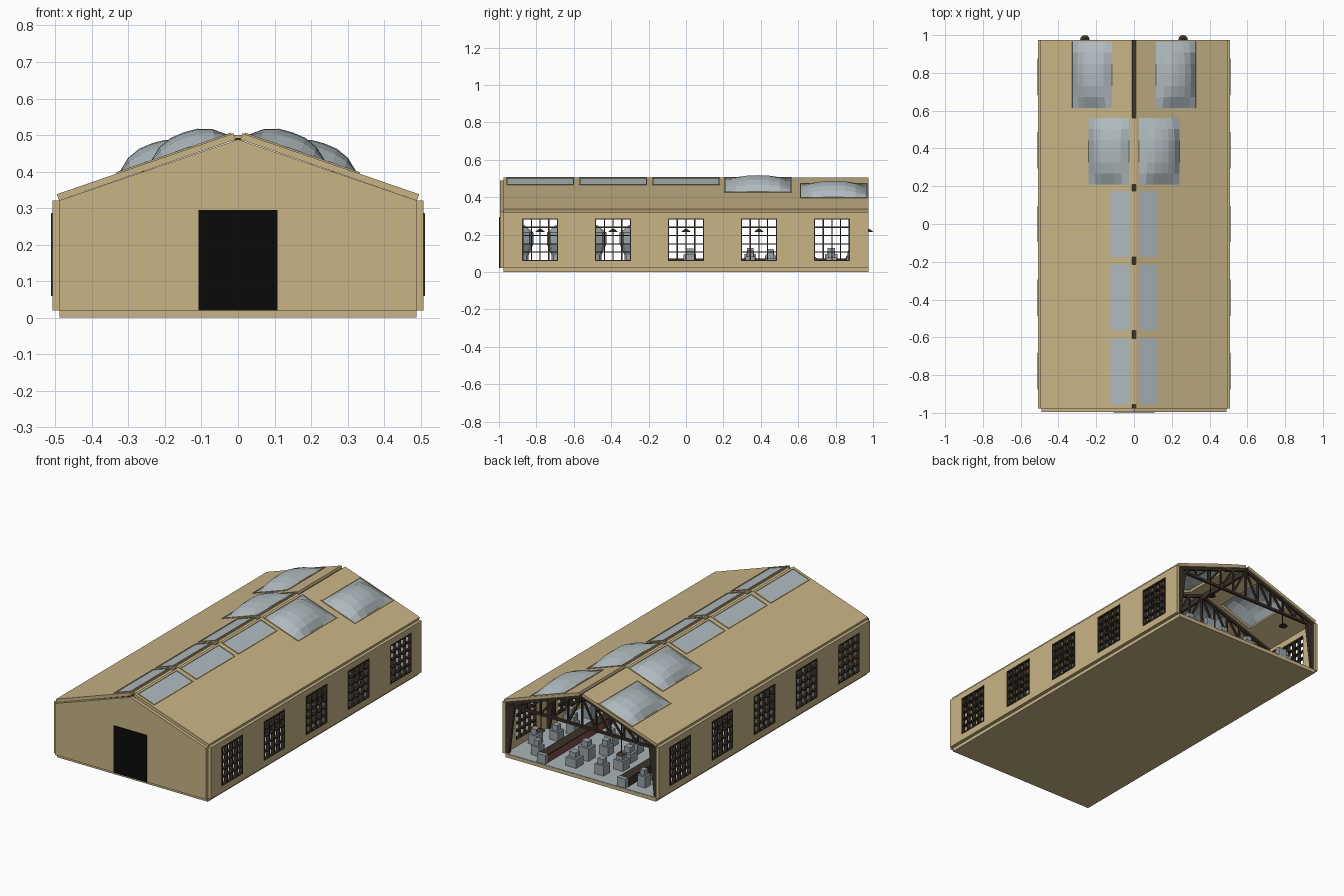
import bpy, bmesh, math, random
from mathutils import Vector

if "Cube" in bpy.data.objects:
    bpy.data.objects.remove(bpy.data.objects["Cube"])

random.seed(4)


def material(name, rgb):
    m = bpy.data.materials.new(name)
    m.diffuse_color = (*rgb, 1)
    m.use_nodes = True
    m.node_tree.nodes["Principled BSDF"].inputs["Base Color"].default_value = m.diffuse_color
    return m


TAN = material("tan_wall", (0.58, 0.46, 0.24))
GLASS = material("pale_glass", (0.43, 0.49, 0.52))
FLOOR = material("floor_grey", (0.40, 0.46, 0.49))
STEEL = material("machine_grey", (0.32, 0.36, 0.39))
BROWN = material("dark_brown", (0.045, 0.032, 0.022))
BLACK = material("black_door", (0.003, 0.003, 0.003))
RED = material("dull_red", (0.22, 0.075, 0.08))


def finish(name, bm, mat):
    bmesh.ops.recalc_face_normals(bm, faces=bm.faces[:])
    me = bpy.data.meshes.new(name)
    bm.to_mesh(me)
    bm.free()
    me.materials.append(mat)
    ob = bpy.data.objects.new(name, me)
    bpy.context.collection.objects.link(ob)
    return ob


def add_box(bm, x0, x1, y0, y1, z0, z1):
    vs = bmesh.ops.create_cube(bm, size=1)["verts"]
    for v in vs:
        v.co = Vector((x1 if v.co.x > 0 else x0, y1 if v.co.y > 0 else y0,
                       z1 if v.co.z > 0 else z0))


def box(name, mat, *dims):
    bm = bmesh.new()
    add_box(bm, *dims)
    return finish(name, bm, mat)


def add_bar(bm, a, b, t):
    """Square bar from a to b."""
    a, b = Vector(a), Vector(b)
    d = b - a
    q = d.to_track_quat('Z', 'Y')
    for v in bmesh.ops.create_cube(bm, size=1)["verts"]:
        v.co = (a + b) / 2 + q @ Vector((v.co.x * t, v.co.y * t, v.co.z * d.length))


def panel(name, mat, us, vs, holes, point, thick):
    """Grid sheet with rectangular holes, thickened by a vector."""
    us = sorted(set(us) | {h[i] for h in holes for i in (0, 1)})
    vs = sorted(set(vs) | {h[i] for h in holes for i in (2, 3)})
    bm = bmesh.new()
    cache = {}

    def vert(u, v):
        if (u, v) not in cache:
            cache[u, v] = bm.verts.new(point(u, v))
        return cache[u, v]
    for u0, u1 in zip(us, us[1:]):
        for v0, v1 in zip(vs, vs[1:]):
            cu, cv = (u0 + u1) / 2, (v0 + v1) / 2
            if any(h[0] < cu < h[1] and h[2] < cv < h[3] for h in holes):
                continue
            bm.faces.new((vert(u0, v0), vert(u1, v0), vert(u1, v1), vert(u0, v1)))
    ext = bmesh.ops.extrude_face_region(bm, geom=bm.faces[:], use_keep_orig=True)
    for v in ext["geom"]:
        if isinstance(v, bmesh.types.BMVert):
            v.co += Vector(thick)
    return finish(name, bm, mat)


# Floor slab, gable wall and door
box("floor_slab", TAN, -0.488, 0.488, -0.977, 0.975, 0, 0.02)
box("floor_surface", FLOOR, -0.488, 0.488, -0.974, 0.974, 0.02, 0.023)
bm = bmesh.new()
ring = [(-0.49, 0.02), (0.49, 0.02), (0.49, 0.321), (0, 0.488), (-0.49, 0.321)]
f = bm.faces.new([bm.verts.new((x, -0.995, z)) for x, z in ring])
ext = bmesh.ops.extrude_face_region(bm, geom=[f], use_keep_orig=True)
for v in ext["geom"]:
    if isinstance(v, bmesh.types.BMVert):
        v.co.y = -0.975
finish("front_gable_wall", bm, TAN)
box("front_door", BLACK, -0.108, 0.108, -0.999, -0.972, 0.02, 0.295)

# Roof geometry
SLOPE, RIDGE = 0.345, 0.49
N = Vector((SLOPE, 0, 1)).normalized()
FLAT = [(0.02, 0.118, y, y + 0.35) for y in (-0.955, -0.565, -0.175)]
DOMES = [(0.02, 0.235, 0.21, 0.56), (0.11, 0.32, 0.615, 0.965)]
WIN_Y = [-0.78, -0.39, 0, 0.39, 0.78]


def roof_point(s, off=0.0):
    def p(u, y, h=0.0):
        k = off + h
        return (s * (u + N.x * k), y, RIDGE - SLOPE * u + N.z * k)
    return p


for s, side in ((-1, "left"), (1, "right")):
    nv = Vector((s * N.x, 0, N.z))
    # Side wall with window openings
    panel(side + "_wall", TAN, [-0.977, 0.975], [0.02, 0.321],
          [(y - 0.095, y + 0.095, 0.06, 0.285) for y in WIN_Y],
          lambda y, z: (s * 0.488, y, z), (s * 0.02, 0, 0))
    # Window frames and glazing bars
    bm = bmesh.new()
    for y in WIN_Y:
        for i in range(5):
            yy, t = y - 0.093 + i * 0.0465, 0.003
            add_box(bm, *sorted((s * 0.49, s * 0.512)), yy - t, yy + t, 0.06, 0.285)
        for i in range(6):
            zz = 0.062 + i * 0.0442
            add_box(bm, *sorted((s * 0.491, s * 0.511)), y - 0.095, y + 0.095, zz - 0.003, zz + 0.003)
    finish(side + "_window_bars", bm, BROWN)
    # Roof slab with skylight openings
    panel(side + "_roof", TAN, [0.006, 0.49], [-0.977, 0.975], FLAT + DOMES,
          roof_point(s), nv * 0.018)
    # Flat skylights with raised frames
    for u0, u1, y0, y1 in FLAT + DOMES:
        panel(side + "_skylight_frame", TAN, [u0 - 0.008, u1 + 0.006], [y0 - 0.006, y1 + 0.006],
              [(u0, u1, y0, y1)], roof_point(s, 0.016), nv * 0.006)
    for u0, u1, y0, y1 in FLAT:
        panel(side + "_flat_skylight", GLASS, [u0, u1], [y0, y1], [],
              roof_point(s, 0.013), nv * 0.005)
    # Faceted bulging skylights
    for u0, u1, y0, y1 in DOMES:
        base = roof_point(s, 0.014)

        def dome(u, y):
            a = (2 * u - u0 - u1) / (u1 - u0)
            b = (2 * y - y0 - y1) / (y1 - y0)
            return base(u, y, 0.047 * (1 - abs(a) ** 2.6) * (1 - abs(b) ** 2.6))
        panel(side + "_dome_skylight", GLASS, [u0 + (u1 - u0) * i / 6 for i in range(7)],
              [y0 + (y1 - y0) * i / 6 for i in range(7)], [], dome, nv * 0.004)

# Ridge beam and ridge caps beside the skylights
box("ridge_beam", BROWN, -0.007, 0.007, -0.975, 0.975, 0.455, 0.492)
for u0, u1, y0, y1 in FLAT + DOMES[:1]:
    box("ridge_cap", TAN, -0.012, 0.012, y0, y1, 0.484, 0.5)

# Roof trusses on tapered columns
bm = bmesh.new()
for y in (-0.955, -0.585, -0.195, 0.195, 0.585, 0.96):
    add_box(bm, -0.485, 0.485, y - 0.007, y + 0.007, 0.298, 0.312)
    for s in (-1, 1):
        def top(x):
            return (s * x, y, RIDGE - 0.01 - SLOPE * x)

        def low(x):
            return (s * x, y, 0.305)
        add_bar(bm, top(0), top(0.485), 0.015)
        for i in range(5):
            x = i * 0.09
            add_bar(bm, low(x), top(x), 0.01)
            add_bar(bm, low(x + 0.09), top(x), 0.01)
        vs = [[bm.verts.new((s * x, yy, z)) for x, z in
               ((0.486, 0.022), (0.47, 0.022), (0.435, 0.305), (0.486, 0.305))]
              for yy in (y - 0.008, y + 0.008)]
        bm.faces.new(vs[0])
        bm.faces.new(vs[1])
        for i in range(4):
            j = (i + 1) % 4
            bm.faces.new((vs[0][i], vs[0][j], vs[1][j], vs[1][i]))
finish("roof_trusses", bm, BROWN)

# Hanging lamps
bm = bmesh.new()
for x in (-0.26, 0.26):
    for y in (-0.78, -0.39, 0, 0.39, 0.975):
        vs = bmesh.ops.create_cone(bm, cap_ends=True, segments=12, radius1=0.025,
                                   radius2=0.008, depth=0.014)["verts"]
        bmesh.ops.translate(bm, verts=vs, vec=(x, y, 0.222))
        add_bar(bm, (x, min(y, 0.97), 0.225), (x, min(y, 0.97), 0.405), 0.004)
finish("hanging_lamps", bm, BROWN)

# Conveyors: red body, brown belt and outer guard, grey end block
for s, side in ((-1, "left"), (1, "right")):
    box(side + "_conveyor_body", RED, s * 0.26 - 0.025, s * 0.26 + 0.025, -0.2, 0.95, 0.023, 0.065)
    box(side + "_conveyor_belt", BROWN, s * 0.26 - 0.028, s * 0.26 + 0.028, -0.2, 0.95, 0.065, 0.072)
    box(side + "_conveyor_guard", BROWN, *sorted((s * 0.285, s * 0.289)), -0.2, 0.95, 0.023, 0.072)
    box(side + "_conveyor_end", STEEL, s * 0.26 - 0.028, s * 0.26 + 0.028, 0.95, 0.97, 0.023, 0.075)

# Machine boxes, stacked in rows
bm = bmesh.new()
for cx, spread in ((-0.385, 0.05), (-0.08, 0.05), (0.08, 0.05), (0.385, 0.05)):
    for i in range(9):
        x = cx + random.uniform(-spread, spread)
        y = 0.02 + i * 0.108
        w, h = random.uniform(0.025, 0.034), random.uniform(0.05, 0.075)
        add_box(bm, x - w, x + w, y - w, y + w, 0.023, 0.023 + h)
        add_box(bm, x - w * 0.6, x + w * 0.6, y - w * 0.6, y + w * 0.6, 0.023 + h, 0.055 + h)
finish("machine_boxes", bm, STEEL)

# Pointed storage tanks in the front half
bm = bmesh.new()
profile = [(0.03, 0.022), (0.03, 0.09), (0.057, 0.15), (0.057, 0.21), (0.006, 0.25)]
for x in (-0.33, 0.33):
    for y in (-0.87, -0.69, -0.48, -0.30):
        rings = [[bm.verts.new((x + r * math.cos(k * math.tau / 10), y + r * math.sin(k * math.tau / 10), z))
                  for k in range(10)] for r, z in profile]
        for a, b in zip(rings, rings[1:]):
            for k in range(10):
                j = (k + 1) % 10
                bm.faces.new((a[k], a[j], b[j], b[k]))
        bm.faces.new(rings[0])
        bm.faces.new(rings[-1])
finish("storage_tanks", bm, STEEL)
